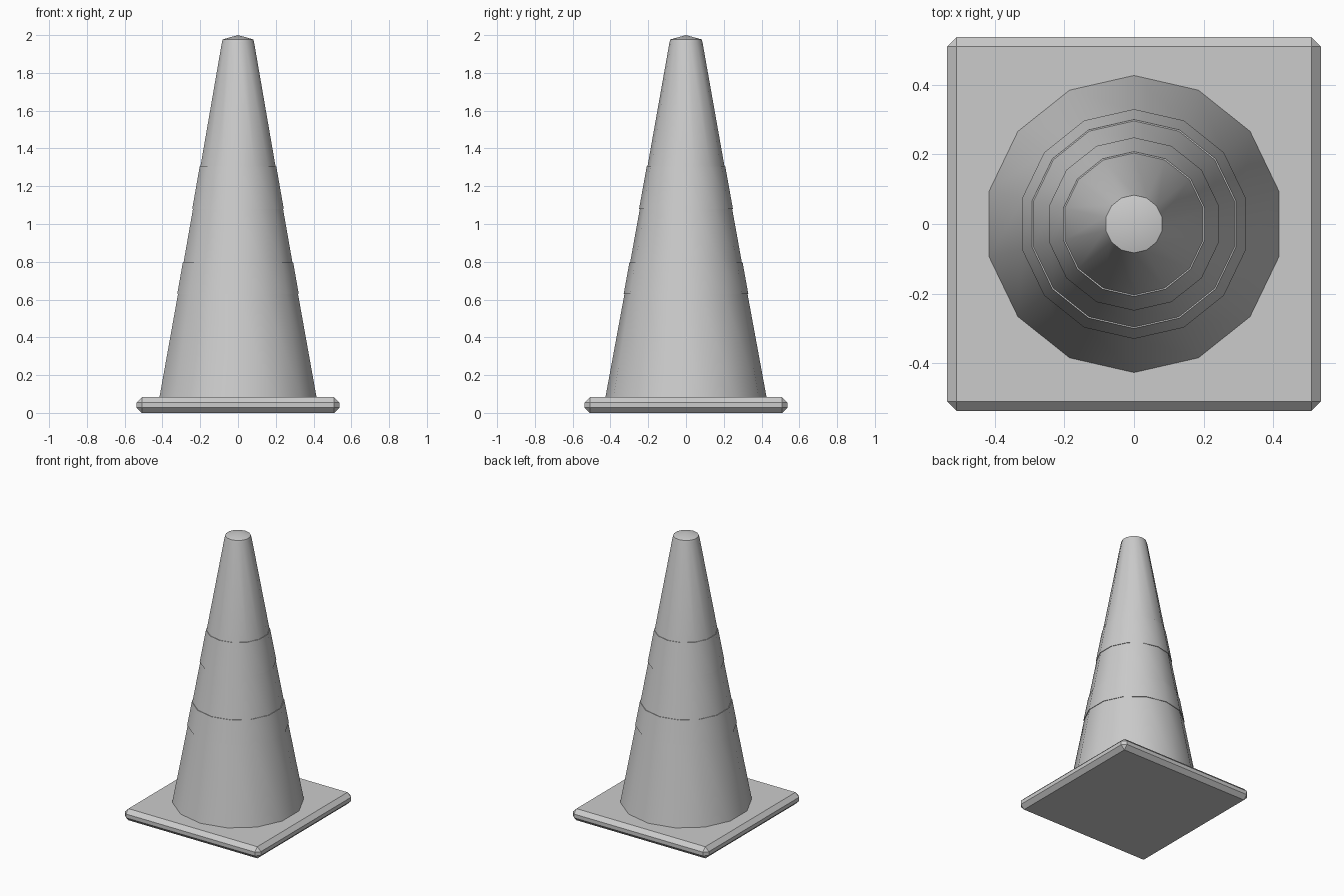
import bpy, bmesh, math

if "Cube" in bpy.data.objects:
    bpy.data.objects.remove(bpy.data.objects["Cube"])

SIDES = 14
grey = bpy.data.materials.new("plain grey")
grey.diffuse_color = (0.6, 0.6, 0.6, 1)
grey.use_nodes = True
grey.node_tree.nodes["Principled BSDF"].inputs["Base Color"].default_value = grey.diffuse_color


def finish(name, bm):
    bmesh.ops.recalc_face_normals(bm, faces=bm.faces[:])
    me = bpy.data.meshes.new(name)
    bm.to_mesh(me)
    bm.free()
    ob = bpy.data.objects.new(name, me)
    bpy.context.collection.objects.link(ob)
    me.materials.append(grey)
    return ob


def lathe(name, profile, tip):
    """Stack 14-sided rings (radius, height) and close them with a low tip."""
    bm = bmesh.new()
    rings = []
    for r, z in profile:
        rings.append([bm.verts.new((r * math.sin(2 * math.pi * i / SIDES),
                                    r * math.cos(2 * math.pi * i / SIDES), z))
                      for i in range(SIDES)])
    for a, b in zip(rings, rings[1:]):
        for i in range(SIDES):
            j = (i + 1) % SIDES
            bm.faces.new((a[i], a[j], b[j], b[i]))
    apex = bm.verts.new((0, 0, tip))
    for i in range(SIDES):
        bm.faces.new((rings[-1][i], rings[-1][(i + 1) % SIDES], apex))
    bm.faces.new(rings[0])
    return finish(name, bm)


def radius(z):
    return 0.427 - (z - 0.08) * 0.1805


# Square base plate with chamfered edges
bm = bmesh.new()
bmesh.ops.create_cube(bm, size=1)
for v in bm.verts:
    v.co = (v.co.x * 1.074, v.co.y * 1.074, (v.co.z + 0.5) * 0.083)
bmesh.ops.bevel(bm, geom=bm.edges[:], offset=0.028, segments=1,
                affect='EDGES', profile=0.5)
finish("base_plate", bm)

# Cone body with two slightly raised bands and a shallow cap
STEP = 0.004
profile = [(radius(0.08), 0.08)]
for low, high in ((0.63, 0.795), (1.08, 1.305)):
    profile += [(radius(low) - STEP / 2, low), (radius(low) + STEP / 2, low),
                (radius(high) + STEP / 2, high), (radius(high) - STEP / 2, high)]
profile += [(radius(1.96), 1.96), (0.083, 1.977)]
cone = lathe("cone_body", profile, 2.0)

bpy.ops.object.select_all(action='DESELECT')
cone.select_set(True)
bpy.context.view_layer.objects.active = cone
bpy.ops.object.shade_smooth_by_angle(angle=math.radians(30))
